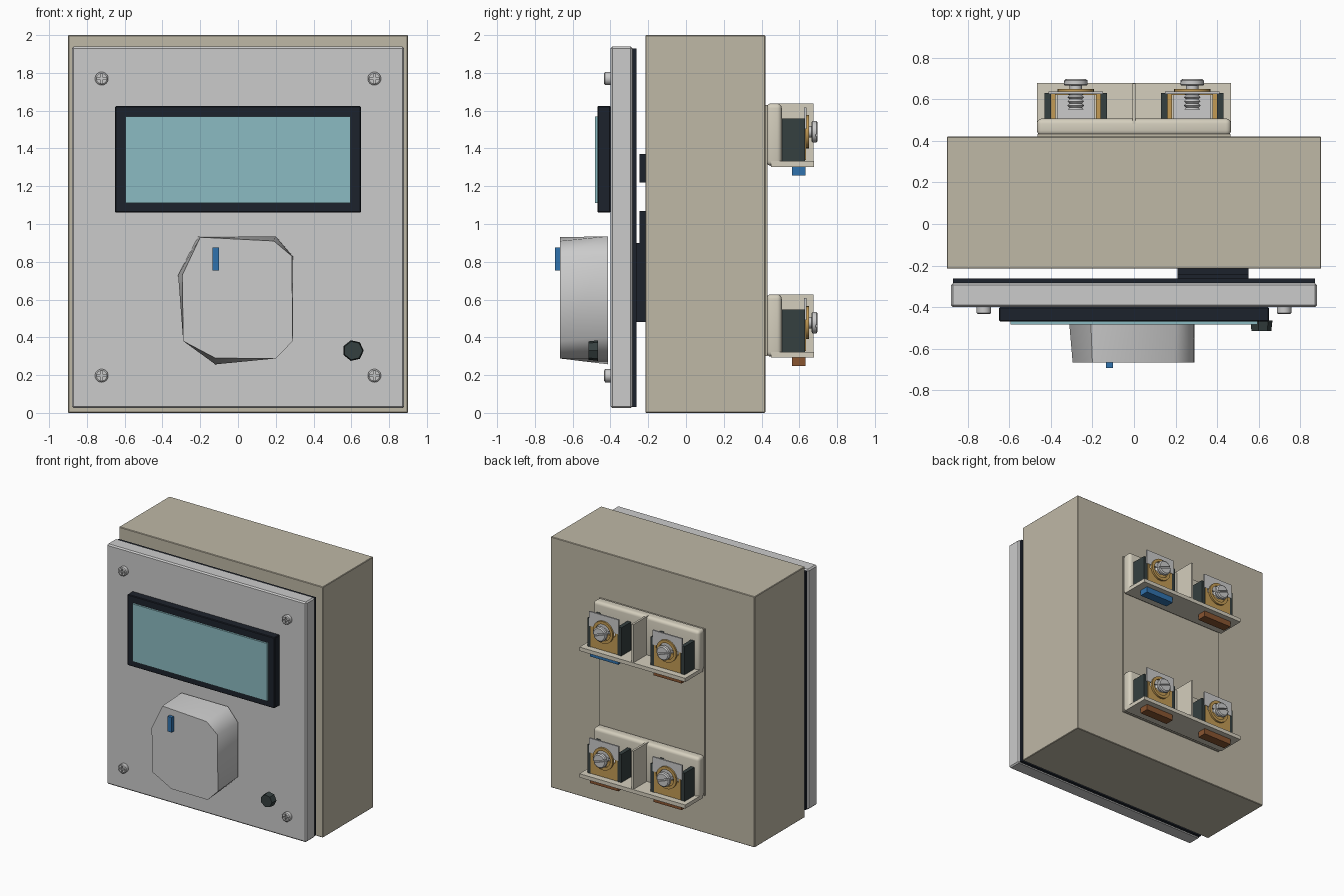
import bpy, bmesh, math
from mathutils import Matrix

if "Cube" in bpy.data.objects:
    bpy.data.objects.remove(bpy.data.objects["Cube"])


def material(name, r, g, b):
    m = bpy.data.materials.new(name)
    m.diffuse_color = (r, g, b, 1)
    m.use_nodes = True
    m.node_tree.nodes["Principled BSDF"].inputs["Base Color"].default_value = m.diffuse_color
    return m


BEIGE = material("beige", 0.52, 0.48, 0.38)
CREAM = material("cream", 0.66, 0.62, 0.51)
PLATE = material("light_grey", 0.62, 0.62, 0.61)
BLACK = material("black", 0.012, 0.016, 0.025)
DARK = material("dark_grey", 0.035, 0.05, 0.05)
TEAL = material("teal", 0.26, 0.5, 0.54)
BLUE = material("blue", 0.03, 0.17, 0.42)
BROWN = material("brown", 0.25, 0.09, 0.03)
GOLD = material("gold", 0.55, 0.33, 0.09)
STEEL = material("steel", 0.55, 0.56, 0.57)


def finish(name, bm, mat, smooth=False):
    bmesh.ops.recalc_face_normals(bm, faces=bm.faces)
    me = bpy.data.meshes.new(name)
    bm.to_mesh(me)
    bm.free()
    me.materials.append(mat)
    ob = bpy.data.objects.new(name, me)
    bpy.context.collection.objects.link(ob)
    if smooth:
        bpy.ops.object.select_all(action='DESELECT')
        ob.select_set(True)
        bpy.context.view_layer.objects.active = ob
        bpy.ops.object.shade_smooth_by_angle(angle=math.radians(smooth))
    return ob


def box(name, x, y, z, mat, bevel=0, segments=1):
    """Box from (min, max) pairs."""
    bm = bmesh.new()
    bmesh.ops.create_cube(bm, size=1)
    for v in bm.verts:
        for i, (a, b) in enumerate((x, y, z)):
            v.co[i] = a if v.co[i] < 0 else b
    if bevel:
        bmesh.ops.bevel(bm, geom=bm.edges[:], offset=bevel, segments=segments,
                        profile=0.5, affect='EDGES')
    return finish(name, bm, mat, 40 if segments > 1 else False)


def lathe(name, profile, x, z, mat, n=24, closed=False):
    """Turn (y, radius) points about an axis along y; capped or a closed ring."""
    bm = bmesh.new()
    rings = [[bm.verts.new((x + r * math.cos(2 * math.pi * i / n), y,
                            z + r * math.sin(2 * math.pi * i / n)))
              for i in range(n)] for y, r in profile]
    pairs = list(zip(rings, rings[1:]))
    if closed:
        pairs.append((rings[-1], rings[0]))
    else:
        bm.faces.new(rings[0])
        bm.faces.new(rings[-1])
    for a, b in pairs:
        for i in range(n):
            j = (i + 1) % n
            bm.faces.new((a[i], a[j], b[j], b[i]))
    return finish(name, bm, mat, 35 if n > 8 else False)


def cut_slots(ob, x, y, z, length, angles, width=0.012):
    """Cut driver slots into a screw head."""
    for a in angles:
        c = box("slot_cutter", (-length, length), (-0.012, 0.012), (-width / 2, width / 2), STEEL)
        c.data.transform(Matrix.Translation((x, y, z)) @ Matrix.Rotation(a, 4, 'Y'))
        mod = ob.modifiers.new("slot", 'BOOLEAN')
        mod.operation, mod.solver, mod.object = 'DIFFERENCE', 'EXACT', c
        bpy.context.view_layer.objects.active = ob
        bpy.ops.object.modifier_apply(modifier=mod.name)
        bpy.data.objects.remove(c)


# Housing, gasket and front plate
box("housing", (-0.9, 0.9), (-0.215, 0.42), (0, 2), BEIGE, 0.004)
box("gasket", (-0.87, 0.87), (-0.285, -0.262), (0.03, 1.93), BLACK)
box("front_plate", (-0.88, 0.88), (-0.4, -0.284), (0.025, 1.94), PLATE, 0.01)

# Connectors between plate and housing
for i, (y, z0, z1) in enumerate(((-0.245, 1.22, 1.37), (-0.245, 0.9, 1.07), (-0.262, 0.48, 0.9))):
    box(f"connector_{i}", (0.21, 0.55), (y, -0.21), (z0, z1), BLACK)

# Display
box("display_bezel", (-0.65, 0.65), (-0.468, -0.4), (1.06, 1.625), BLACK, 0.005)
box("display_screen", (-0.595, 0.595), (-0.483, -0.46), (1.11, 1.57), TEAL)

# Faceted dial, hull of a front and a back outline
front = [(-0.2, 0.93), (0.19, 0.91), (0.285, 0.83), (0.29, 0.38), (0.2, 0.288),
         (-0.12, 0.29), (-0.29, 0.38), (-0.295, 0.73)]
back = [(-0.21, 0.935), (0.2, 0.935), (0.29, 0.83), (0.29, 0.40), (0.18, 0.29),
        (-0.12, 0.257), (-0.28, 0.4), (-0.317, 0.73)]
bm = bmesh.new()
for pts, y in ((front, -0.667), (back, -0.412)):
    for px, pz in pts:
        bm.verts.new((px, y, pz))
bmesh.ops.convex_hull(bm, input=bm.verts[:])
finish("dial", bm, PLATE, 60)
box("dial_mark", (-0.135, -0.1), (-0.693, -0.66), (0.755, 0.875), BLUE)

# Small push button
lathe("push_button", [(-0.515, 0.05), (-0.465, 0.056)], 0.61, 0.33, DARK, 7)

# Cross-head plate screws
for x in (-0.722, 0.722):
    for z in (0.197, 1.77):
        s = lathe("plate_screw", [(-0.433, 0.028), (-0.428, 0.035), (-0.39, 0.035)], x, z, STEEL)
        cut_slots(s, x, -0.433, z, 0.025, (0, math.pi / 2), 0.01)

# Rear backing panel
box("rear_panel", (-0.465, 0.465), (0.41, 0.432), (0.3, 1.63), BEIGE)


def terminal(x, z, tag_mat):
    """One screw terminal; z is the shelf underside."""
    def part(name, x0, x1, y, z0, z1, mat):
        return box(name, (x + x0, x + x1), y, (z + z0, z + z1), mat)
    for s in (-1, 1):
        lo, hi = sorted((s * 0.118, s * 0.15))
        part("terminal_cheek", lo, hi, (0.505, 0.63), 0.03, 0.255, DARK)
        lo, hi = sorted((s * 0.098, s * 0.118))
        part("contact_side", lo, hi, (0.505, 0.635), 0.035, 0.215, GOLD)
    part("contact_plate", -0.098, 0.098, (0.62, 0.635), 0.035, 0.17, GOLD)
    part("clamp_block", -0.09, 0.09, (0.5, 0.62), 0.04, 0.13, STEEL)
    part("clamp_tab", -0.13, 0.13, (0.625, 0.637), 0.2, 0.315, STEEL)
    zc = z + 0.185
    lathe("contact_ring", [(0.632, 0.065), (0.65, 0.065), (0.65, 0.088), (0.632, 0.088)],
          x, zc, GOLD, closed=True)
    # Threaded shaft
    thread = [(0.55 + 0.01 * i, 0.03 if i % 2 else 0.04) for i in range(9)]
    lathe("screw_shaft", thread + [(0.64, 0.03), (0.68, 0.03)], x, zc, STEEL, 16)
    head = lathe("screw_head", [(0.665, 0.05), (0.67, 0.057), (0.69, 0.057), (0.697, 0.048)],
                 x, zc, STEEL)
    cut_slots(head, x, 0.697, zc, 0.08, (math.radians(20),))
    # Colour tag under the shelf
    part("colour_tag", -0.125, 0.125, (0.56, 0.633), -0.045, 0.005, tag_mat)


# Two terminal rows
for z, right_tag in ((1.303, BLUE), (0.293, BROWN)):
    box("terminal_base", (-0.467, 0.467), (0.425, 0.507), (z + 0.005, z + 0.335), CREAM, 0.025, 4)
    box("terminal_shelf", (-0.467, 0.467), (0.45, 0.677), (z, z + 0.03), CREAM)
    box("terminal_divider", (-0.008, 0.008), (0.475, 0.675), (z + 0.02, z + 0.335), CREAM)
    terminal(-0.28, z, BROWN)
    terminal(0.28, z, right_tag)
